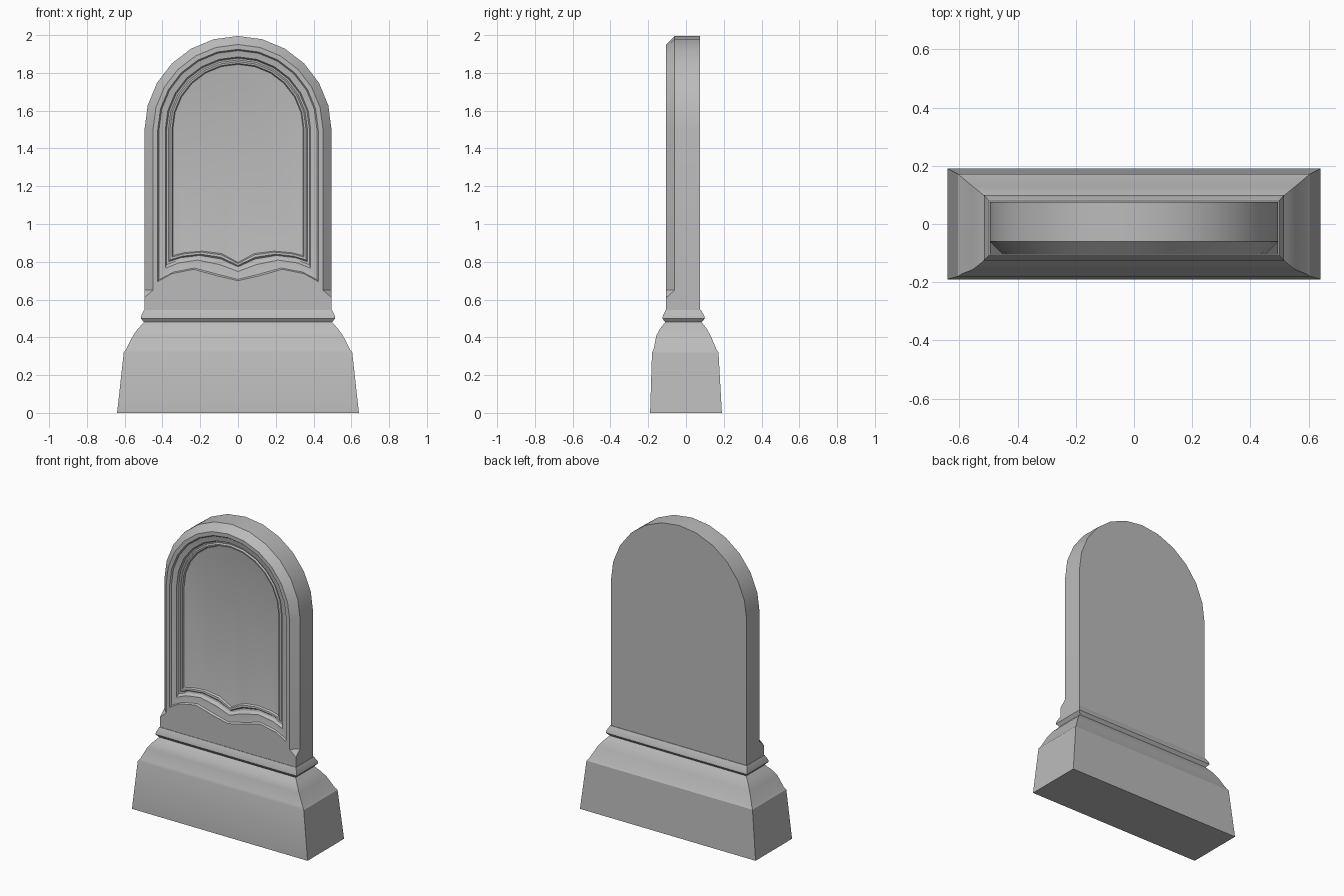
import bpy, bmesh, math

cube = bpy.data.objects.get("Cube")
if cube:
    bpy.data.objects.remove(cube)

stone = bpy.data.materials.new("grey stone")
stone.use_nodes = True
COLOR = (0.5, 0.5, 0.5, 1)
stone.diffuse_color = COLOR
stone.node_tree.nodes["Principled BSDF"].inputs["Base Color"].default_value = COLOR

SPRING = 1.5                 # height where every arch begins
FRONT, BEVEL, BACK = -0.105, -0.06, 0.075
HALF, INNER = 0.495, 0.45    # half widths outside and inside the bevel


def finish(bm, name, mirror=False):
    """Turn a bmesh into a stone object with soft curves and sharp edges."""
    bmesh.ops.recalc_face_normals(bm, faces=bm.faces)
    mesh = bpy.data.meshes.new(name)
    bm.to_mesh(mesh)
    bm.free()
    mesh.materials.append(stone)
    obj = bpy.data.objects.new(name, mesh)
    bpy.context.collection.objects.link(obj)
    if mirror:
        mod = obj.modifiers.new("mirror", 'MIRROR')
        mod.use_clip = True
        mod.merge_threshold = 0.0005
    bpy.ops.object.select_all(action='DESELECT')
    bpy.context.view_layer.objects.active = obj
    obj.select_set(True)
    if mirror:
        bpy.ops.object.modifier_apply(modifier="mirror")
    bpy.ops.object.shade_smooth_by_angle(angle=math.radians(30))
    return obj


def arch(radius, steps=6):
    """Right half of an arch, from its spring to the crown."""
    angles = [math.pi / 2 * i / steps for i in range(steps + 1)]
    return [(radius * math.cos(a) if i < steps else 0, SPRING + radius * math.sin(a))
            for i, a in enumerate(angles)]


def add(bm, points, y):
    return [bm.verts.new((x, y, z)) for x, z in points]


def loft(bm, a, b, closed=False):
    for i in range(len(a) - (not closed)):
        j = (i + 1) % len(a)
        bm.faces.new((a[i], a[j], b[j], b[i]))


# Plinth: tapered block, curved shoulder and bead
plinth = [  # z, half width, front y, back y
    (0, 0.64, -0.19, 0.19), (0.32, 0.605, -0.18, 0.172),
    (0.335, 0.593, -0.172, 0.162), (0.41, 0.555, -0.157, 0.13),
    (0.445, 0.53, -0.138, 0.11), (0.48, 0.498, -0.11, 0.083),
    (0.5, 0.515, -0.125, 0.1), (0.515, 0.512, -0.122, 0.096),
    (0.545, 0.498, -0.108, 0.079)]
bm = bmesh.new()
rings = [[bm.verts.new((x, y, z)) for x, y in ((-w, f), (w, f), (w, b), (-w, b))]
         for z, w, f, b in plinth]
for lower, upper in zip(rings, rings[1:]):
    loft(bm, lower, upper, closed=True)
bm.faces.new(rings[0])
bm.faces.new(rings[-1])
finish(bm, "plinth")

# Headstone: right half, with a stopped bevel and a moulded recess
bm = bmesh.new()
FOOT = 0.53
back = add(bm, [(0, FOOT), (HALF, FOOT)] + arch(HALF), BACK)
side = add(bm, [(HALF, 0.65)] + arch(HALF), BEVEL)
edge = add(bm, [(INNER, 0.65)] + arch(INNER), FRONT)
foot = add(bm, [(0, FOOT), (HALF, FOOT), (HALF, 0.61)], FRONT)
bm.faces.new(back)
loft(bm, back[2:], side[1:])
loft(bm, side, edge)
bm.faces.new((side[0], edge[0], foot[2]))
bm.faces.new([back[1], foot[1], foot[2], side[0], side[1], back[2]])
bm.faces.new((back[0], back[1], foot[1], foot[0]))

# Nested mouldings: half width, corner height, depth
steps = [(0.425, 0.695, 0), (0.418, 0.705, 0.01), (0.4, 0.735, 0.014),
         (0.385, 0.765, 0.016), (0.378, 0.785, 0.03), (0.368, 0.8, 0.032),
         (0.36, 0.81, 0.024), (0.35, 0.825, 0.026), (0.345, 0.833, 0.038),
         (0.335, 0.845, 0.04)]
mouldings = []
for w, z, depth in steps:
    rise = 0.02 + (0.845 - z) * 0.3
    wave = [(0, z - 0.04 + (0.845 - z) * 0.3), (w * 0.25, z + rise * 0.45),
            (w * 0.55, z + rise), (w * 0.82, z + rise * 0.65), (w, z)]
    mouldings.append(add(bm, wave + arch(w), FRONT + depth))
for outer, inner in zip(mouldings, mouldings[1:]):
    loft(bm, outer, inner)
bm.faces.new(mouldings[-1])
bm.faces.new(foot + edge + mouldings[0][::-1])
finish(bm, "headstone", mirror=True)
